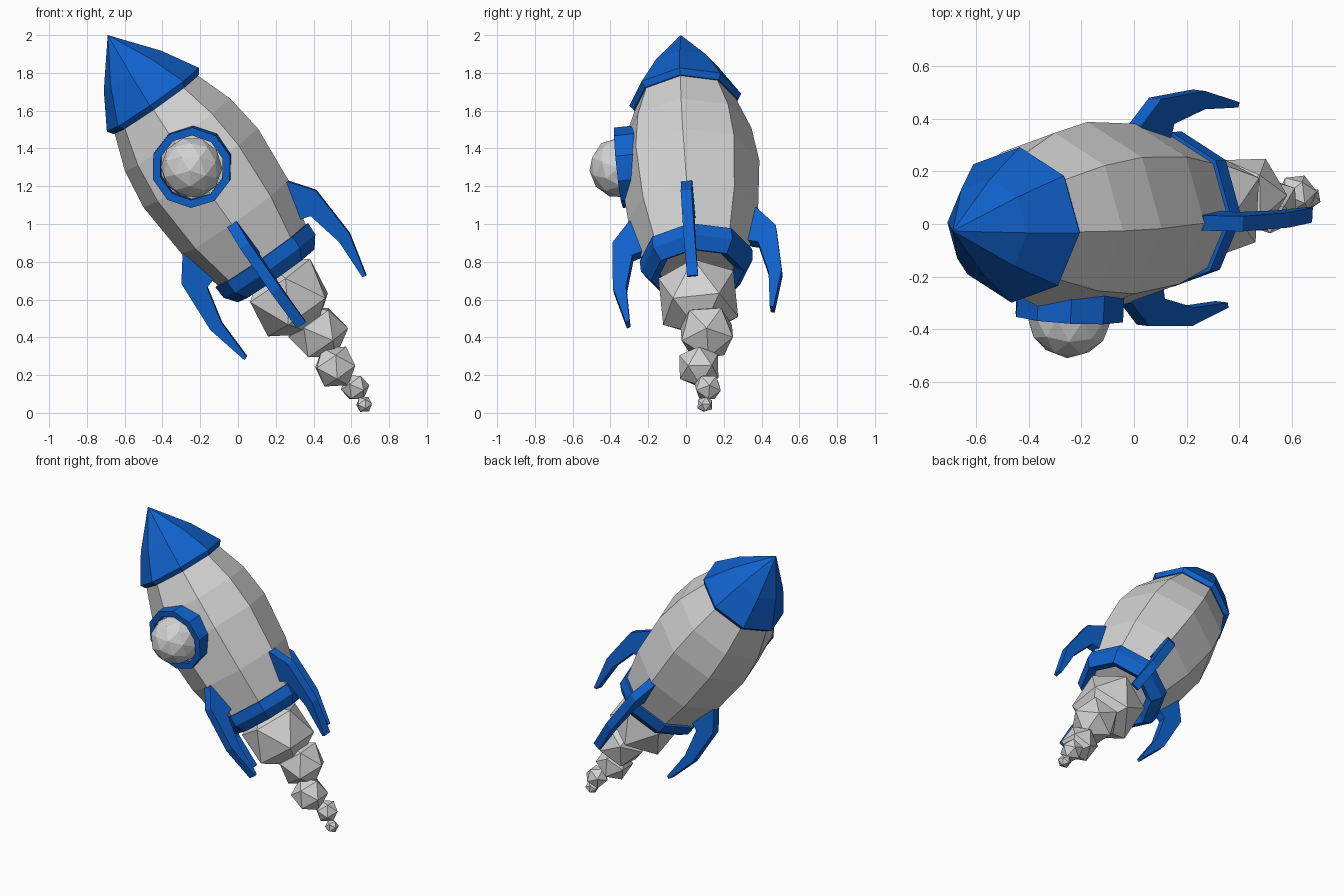
import bpy, bmesh
from math import cos, sin, pi, radians
from mathutils import Matrix, Vector

cube = bpy.data.objects.get("Cube")
if cube:
    bpy.data.objects.remove(cube, do_unlink=True)


def material(name, color):
    m = bpy.data.materials.new(name)
    m.use_nodes = True
    m.diffuse_color = (*color, 1)
    m.node_tree.nodes["Principled BSDF"].inputs["Base Color"].default_value = (*color, 1)
    return m


BLUE = material("deep blue", (0.005, 0.12, 0.6))
GREY = material("light grey", (0.65, 0.65, 0.65))

# Tilted rocket frame: origin at the nose tip, local z along the hull, slight roll
TIP = Vector((-0.69, -0.027, 2.0))
axis_z = Vector((-0.573, -0.056, 0.818)).normalized()
side = Vector((0.819, 0, 0.574))
side = (side - axis_z * side.dot(axis_z)).normalized()
axis_x = Matrix.Rotation(radians(-6), 3, axis_z) @ side
axis_y = axis_z.cross(axis_x)
FRAME = Matrix.Translation(TIP) @ Matrix((axis_x, axis_y, axis_z)).transposed().to_4x4()


def finish(name, bm, mat, matrix):
    bmesh.ops.recalc_face_normals(bm, faces=bm.faces)
    mesh = bpy.data.meshes.new(name)
    bm.to_mesh(mesh)
    bm.free()
    mesh.materials.append(mat)
    obj = bpy.data.objects.new(name, mesh)
    obj.matrix_world = matrix
    bpy.context.collection.objects.link(obj)
    return obj


def lathe(name, profile, sides, mat, matrix, loop=False):
    """Spin (radius, height) points round z; ends are capped unless looped."""
    bm = bmesh.new()
    rings = []
    for r, z in profile:
        rings.append([bm.verts.new((r * cos(2 * pi * i / sides), r * sin(2 * pi * i / sides), z))
                      for i in range(sides)])
    pairs = list(zip(rings, rings[1:])) + ([(rings[-1], rings[0])] if loop else [])
    for a, b in pairs:
        for i in range(sides):
            j = (i + 1) % sides
            bm.faces.new((a[i], a[j], b[j], b[i]))
    if not loop:
        bm.faces.new(rings[0])
        bm.faces.new(rings[-1])
    bmesh.ops.remove_doubles(bm, verts=bm.verts, dist=1e-4)
    return finish(name, bm, mat, matrix)


def ball(name, center, radius, detail, matrix):
    bm = bmesh.new()
    bmesh.ops.create_icosphere(bm, subdivisions=detail, radius=radius)
    return finish(name, bm, GREY, Matrix.Translation(center) @ matrix)


# Hull, nose cone and tail ring
lathe("hull", [(0.25, -0.42), (0.27, -0.45), (0.34, -0.645), (0.37, -0.86),
               (0.345, -1.18), (0.28, -1.44), (0.2, -1.52)], 8, GREY, FRAME)
lathe("nose_cone", [(0.00001, 0), (0.186, -0.23), (0.298, -0.418), (0.277, -0.449),
                    (0.2, -0.449)], 8, BLUE, FRAME)
lathe("tail_ring", [(0.25, -1.42), (0.3, -1.425), (0.297, -1.495), (0.248, -1.558),
                    (0.2, -1.53)], 8, BLUE, FRAME, loop=True)

# Round window on the front ridge of the hull
window = FRAME @ Matrix.Translation((0, 0, -0.81)) @ Matrix.Rotation(pi / 2, 4, 'X') \
    @ Matrix.Rotation(pi / 2, 4, 'Z')
lathe("window_frame", [(0.214, 0.27), (0.214, 0.378), (0.172, 0.378), (0.172, 0.27)],
      10, BLUE, window, loop=True)
ball("window_dome", window @ Vector((0, 0, 0.37)), 0.163, 2, window.to_3x3().to_4x4())

# Four curved fins, one on every second ridge
FIN = [(0.3, -1.18), (0.34, -1.18), (0.435, -1.305), (0.45, -1.595), (0.394, -1.828),
       (0.374, -1.822), (0.38, -1.6), (0.335, -1.4), (0.27, -1.38)]
for k, label in enumerate(("left", "back", "right", "front")):
    bm = bmesh.new()
    face = bm.faces.new([bm.verts.new((r, -0.029, z)) for r, z in FIN])
    grown = bmesh.ops.extrude_face_region(bm, geom=[face])["geom"]
    bmesh.ops.translate(bm, vec=(0, 0.058, 0),
                        verts=[v for v in grown if isinstance(v, bmesh.types.BMVert)])
    finish(label + "_fin", bm, BLUE, FRAME @ Matrix.Rotation(k * pi / 2, 4, 'Z'))

# Shrinking smoke puffs trailing from the tail
PUFFS = [((0.27, 0.065, 0.61), 0.235), ((0.425, 0.11, 0.425), 0.16), ((0.515, 0.068, 0.245), 0.12),
         ((0.62, 0.115, 0.135), 0.077), ((0.668, 0.1, 0.045), 0.045)]
for n, (center, radius) in enumerate(PUFFS):
    turn = FRAME.to_3x3().to_4x4() @ Matrix.Rotation(n * 0.7, 4, 'Z')
    ball("smoke_puff_%d" % (n + 1), center, radius, 1, turn)
